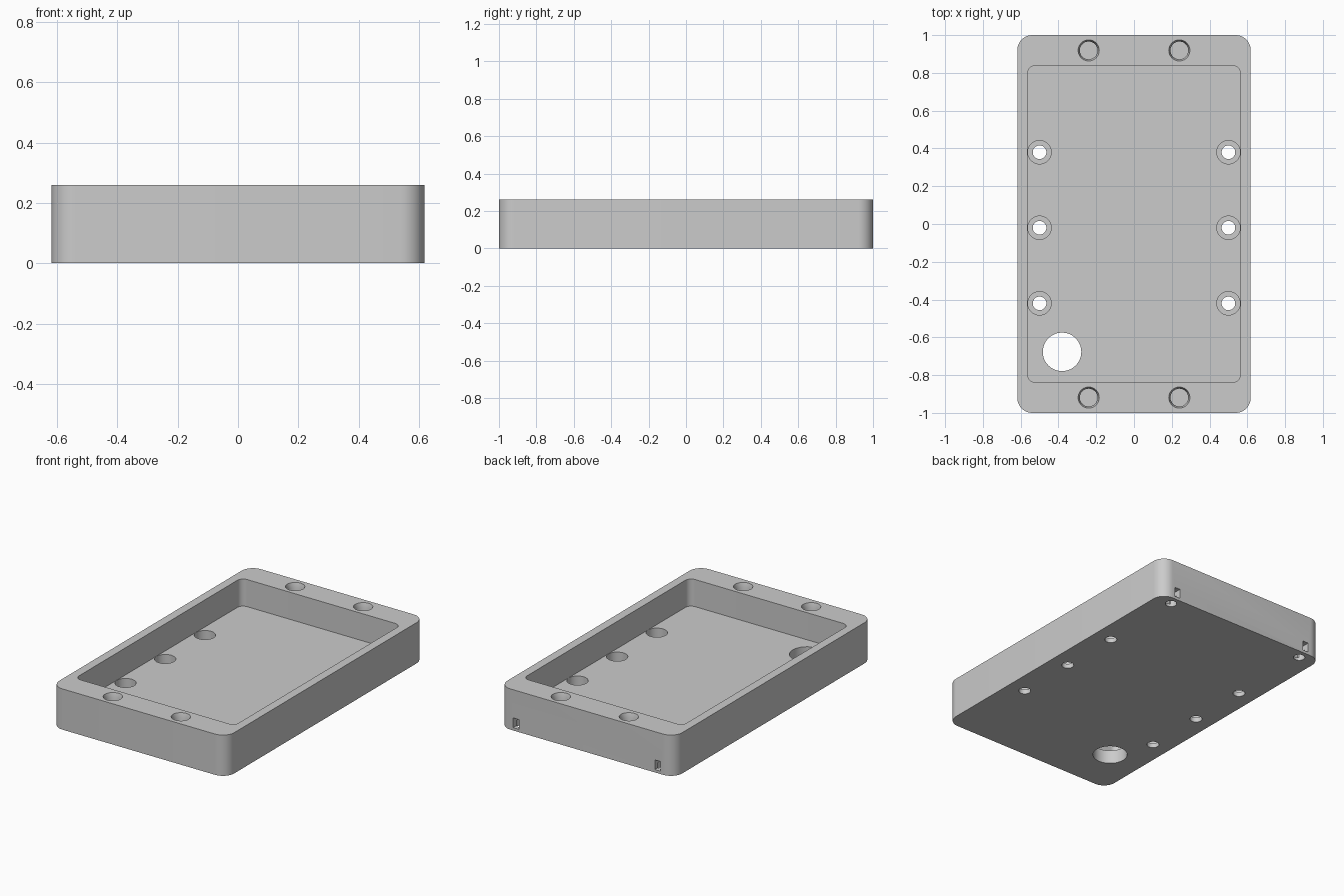
import bpy
import bmesh
import math

if "Cube" in bpy.data.objects:
    bpy.data.objects.remove(bpy.data.objects["Cube"], do_unlink=True)

GREY = (0.6, 0.6, 0.6, 1)
material = bpy.data.materials.new("plain grey")
material.use_nodes = True
material.diffuse_color = GREY
material.node_tree.nodes["Principled BSDF"].inputs["Base Color"].default_value = GREY

HEIGHT = 0.26
FLOOR = 0.087


def lathe_profile(radius, segments=48):
    return [(radius * math.cos(2 * math.pi * i / segments),
             radius * math.sin(2 * math.pi * i / segments)) for i in range(segments)]


def rounded_rectangle(half_x, half_y, radius, steps=10):
    points = []
    for quarter, (sx, sy) in enumerate([(1, 1), (-1, 1), (-1, -1), (1, -1)]):
        for i in range(steps + 1):
            a = math.pi / 2 * (quarter + i / steps)
            points.append((sx * (half_x - radius) + radius * math.cos(a),
                           sy * (half_y - radius) + radius * math.sin(a)))
    return points


def loft(name, layers, centre=(0, 0)):
    """Closed solid through (outline, z) layers, listed from bottom to top."""
    bm = bmesh.new()
    rings = [[bm.verts.new((x + centre[0], y + centre[1], z)) for x, y in outline]
             for outline, z in layers]
    bm.faces.new(rings[0][::-1])
    bm.faces.new(rings[-1])
    n = len(rings[0])
    for low, high in zip(rings, rings[1:]):
        for i in range(n):
            j = (i + 1) % n
            bm.faces.new((low[i], low[j], high[j], high[i]))
    mesh = bpy.data.meshes.new(name)
    bm.to_mesh(mesh)
    bm.free()
    mesh.materials.append(material)
    obj = bpy.data.objects.new(name, mesh)
    bpy.context.collection.objects.link(obj)
    return obj


def cut(cutter):
    cutter.hide_render = True
    mod = tray.modifiers.new("cut", "BOOLEAN")
    mod.operation = "DIFFERENCE"
    mod.solver = "EXACT"
    mod.object = cutter
    bpy.ops.object.modifier_apply(modifier=mod.name)
    bpy.data.objects.remove(cutter, do_unlink=True)


def cylinder(name, radius, bottom, top, centre):
    ring = lathe_profile(radius)
    return loft(name, [(ring, bottom), (ring, top)], centre)


# Tray body with rounded corners
outline = rounded_rectangle(0.618, 1, 0.08)
tray = loft("tray", [(outline, 0), (outline, HEIGHT)])
bpy.context.view_layer.objects.active = tray
tray.select_set(True)

# Main recess
recess = rounded_rectangle(0.563, 0.838, 0.04)
cut(loft("recess_cutter", [(recess, FLOOR), (recess, 0.4)]))

# Large cable opening in the floor
cut(cylinder("cable_cutter", 0.102, -0.1, 0.15, (-0.381, -0.677)))

for side in (-1, 1):
    # Counterbored screw holes along the sides
    for y in (0.38, -0.02, -0.42):
        cut(cylinder("counterbore_cutter", 0.062, 0.03, 0.12, (side * 0.5, y)))
        cut(cylinder("screw_cutter", 0.036, -0.1, 0.06, (side * 0.5, y)))

    # Tapered blind holes in the end rims
    for y in (-0.919, 0.919):
        wide, narrow = lathe_profile(0.056), lathe_profile(0.047)
        cut(loft("rim_hole_cutter", [(narrow, 0.06), (narrow, HEIGHT - 0.03),
                                     (wide, HEIGHT), (wide, 0.3)], (side * 0.24, y)))

    # Slots in the back wall meeting holes from below
    cut(cylinder("back_hole_cutter", 0.034, -0.1, 0.05, (side * 0.5, 0.94)))
    slot = [(-0.02, -0.1), (0.02, -0.1), (0.02, 0.1), (-0.02, 0.1)]
    cut(loft("slot_cutter", [(slot, 0.018), (slot, 0.08)], (side * 0.5, 1)))

bpy.ops.object.shade_smooth_by_angle(angle=math.radians(30))
